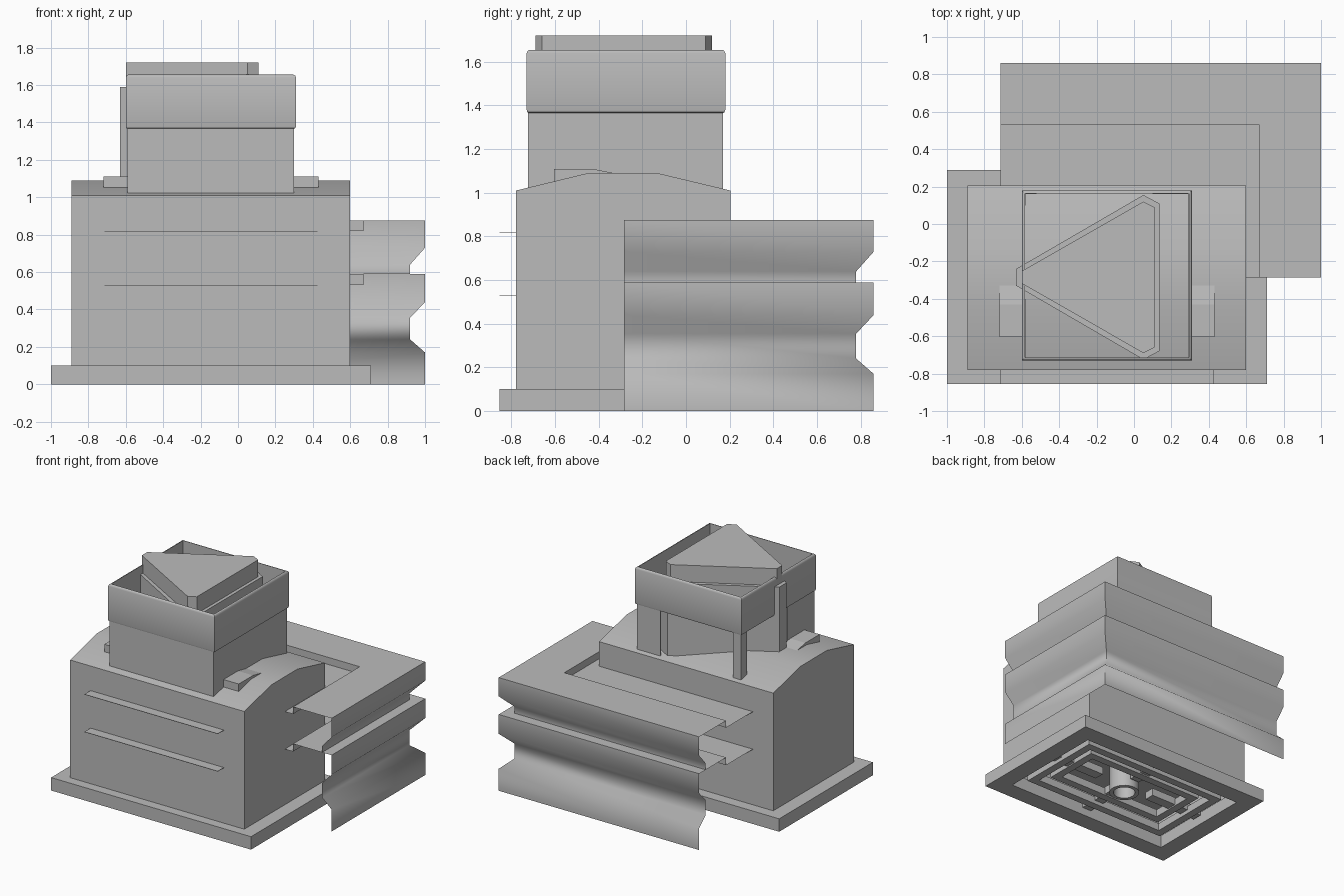
import bpy, bmesh
from math import radians, sin, cos, tau

if "Cube" in bpy.data.objects:
    bpy.data.objects.remove(bpy.data.objects["Cube"], do_unlink=True)

grey = bpy.data.materials.new("plain grey")
grey.use_nodes = True
grey.diffuse_color = (0.5, 0.5, 0.5, 1)
grey.node_tree.nodes["Principled BSDF"].inputs["Base Color"].default_value = (0.5, 0.5, 0.5, 1)


def finish(name, bm, smooth=None, recalc=True):
    """Turn a bmesh into a named, coloured object."""
    if recalc:
        bmesh.ops.recalc_face_normals(bm, faces=bm.faces)
    mesh = bpy.data.meshes.new(name)
    bm.to_mesh(mesh)
    bm.free()
    mesh.materials.append(grey)
    ob = bpy.data.objects.new(name, mesh)
    bpy.context.scene.collection.objects.link(ob)
    if smooth:
        bpy.ops.object.select_all(action='DESELECT')
        ob.select_set(True)
        bpy.context.view_layer.objects.active = ob
        bpy.ops.object.shade_smooth_by_angle(angle=radians(smooth))
    return ob


def box(name, x, y, z):
    bm = bmesh.new()
    bmesh.ops.create_cube(bm, size=1)
    for v in bm.verts:
        v.co = [lim[0] if c < 0 else lim[1] for c, lim in zip(v.co, (x, y, z))]
    return finish(name, bm)


def sweep(name, path, profile, loop=True, tube=True, smooth=None):
    """Carry an (inset, height) profile along a path given by path(inset)."""
    bm = bmesh.new()
    rows = [[bm.verts.new((x, y, z)) for x, y in path(o)] for o, z in profile]
    n, m = len(rows[0]), len(rows)
    for i in range(m if tube else m - 1):
        for j in range(n if loop else n - 1):
            a, b = rows[i], rows[(i + 1) % m]
            k = (j + 1) % n
            bm.faces.new((a[j], a[k], b[k], b[j]))
    return finish(name, bm, smooth)


def rect(x0, x1, y0, y1):
    return lambda o: [(x0 + o, y0 + o), (x1 - o, y0 + o), (x1 - o, y1 - o), (x0 + o, y1 - o)]


def prism(name, outline, z0, z1):
    bm = bmesh.new()
    face = bm.faces.new([bm.verts.new((x, y, z0)) for x, y in outline])
    top = bmesh.ops.extrude_face_region(bm, geom=[face])["geom"]
    for v in top:
        if isinstance(v, bmesh.types.BMVert):
            v.co.z = z1
    return finish(name, bm)


def extrude_x(name, outline, x0, x1, smooth=None, open_edge=False):
    """Extrude a (y, z) outline along x; open_edge drops the closing side."""
    bm = bmesh.new()
    ends = [[bm.verts.new((x, y, z)) for y, z in outline] for x in (x0, x1)]
    for e in ends:
        bm.faces.new(e)
    n = len(outline)
    for i in range(n - 1 if open_edge else n):
        j = (i + 1) % n
        bm.faces.new((ends[0][i], ends[0][j], ends[1][j], ends[1][i]))
    return finish(name, bm, smooth)


CX, CY = -0.145, -0.285

# Plinth flange and hollow body with a shallow vaulted top
plinth = rect(-1.0, 0.71, -0.855, 0.29)
sweep("plinth", plinth, [(0, 0), (0, 0.1), (0.14, 0.1), (0.14, 0)])
extrude_x("body", [(-0.78, 0.09), (-0.78, 1.01), (-0.45, 1.09), (-0.13, 1.09),
                   (0.205, 1.01), (0.205, 0.09)], -0.89, 0.6, smooth=35, open_edge=True)

# Underside: ceiling, nested frames, struts and centre ring
box("underside_ceiling", (-0.88, 0.59), (-0.77, 0.195), (0.3, 0.31))
for i, inset in enumerate((0.22, 0.34)):
    z = 0.03 + 0.02 * i
    sweep(f"underside_frame_{i + 1}", plinth,
          [(inset, z), (inset, z + 0.06), (inset + 0.06, z + 0.06), (inset + 0.06, z)])
for side, s in (("left", 1), ("right", -1)):
    box(f"underside_strut_{side}", sorted((CX + s * 0.24, CX + s * 0.7)), (CY - 0.04, CY + 0.04), (0.06, 0.12))
    box(f"underside_strut_{'back' if s > 0 else 'front'}", (CX - 0.04, CX + 0.04),
        sorted((CY + s * 0.12, CY + s * 0.45)), (0.06, 0.12))


def circle(o):
    return [(CX + (0.11 - o) * cos(i * tau / 20), CY + (0.11 - o) * sin(i * tau / 20)) for i in range(20)]


sweep("underside_ring", circle, [(0, 0.01), (0, 0.3), (0.03, 0.3), (0.03, 0.01)], smooth=35)

# Thin floors that pass through the body and show as ledges at the front
for name, z in (("upper_floor", 0.82), ("lower_floor", 0.53)):
    box(name, (-0.715, 0.425), (-0.855, 0.285), (z - 0.003, z))


# Moulded corner wall wrapping the left and back sides
def corner(o):
    return [(1 - o, CY), (1 - o, 0.86 - o), (-0.715, 0.86 - o)]


sweep("corner_wall_upper", corner,
      [(0.58, 0.82), (0.33, 0.82), (0.33, 0.875), (0, 0.875), (0, 0.73), (0.08, 0.64), (0.08, 0.59)],
      loop=False, tube=False, smooth=60)
sweep("corner_wall_lower", corner,
      [(0.58, 0.53), (0.33, 0.53), (0.33, 0.59), (0, 0.59), (0, 0.44), (0.08, 0.355),
       (0.08, 0.24), (0, 0.17), (0, 0)], loop=False, tube=False, smooth=60)

# Side cleats on the vault
for side, x in (("right", -0.72), ("left", 0.3)):
    extrude_x(f"cleat_{side}", [(-0.605, 1.05), (-0.605, 1.11), (-0.43, 1.11), (-0.33, 1.09), (-0.33, 1.05)],
              x, x + 0.13)

# Neck panels, open towards the back and the right
low, high = 1.01, 1.4
box("neck_front", (-0.59, 0.3), (-0.725, -0.715), (low, high))
box("neck_left", (0.29, 0.3), (-0.725, 0.17), (low, high))
box("neck_back_left", (0.1, 0.3), (0.16, 0.17), (low, high))
box("neck_back_right", (-0.59, -0.52), (0.16, 0.17), (low, high))
box("neck_right_back", (-0.59, -0.58), (0.1, 0.17), (low, high))
box("neck_right_front", (-0.59, -0.58), (-0.725, -0.4), (low, high))

# Open collar with softened rims
sweep("collar", rect(-0.6, 0.31, -0.73, 0.18),
      [(0.012, 1.365), (0.003, 1.37), (0, 1.38), (0, 1.64), (0.004, 1.65), (0.012, 1.655),
       (0.016, 1.655), (0.016, 1.365)], smooth=40)


# Three-sided core with clipped corners, and its raised cap
def triangle(tip, wide, flat, back, half, inner):
    return [(tip, CY - flat), (wide, CY - half), (back, CY - inner),
            (back, CY + inner), (wide, CY + half), (tip, CY + flat)]


prism("core", triangle(-0.63, 0.05, 0.045, 0.135, 0.44, 0.395), 1.03, 1.59)
prism("core_cap", triangle(-0.6, 0.05, 0.033, 0.11, 0.405, 0.375), 1.58, 1.72)
